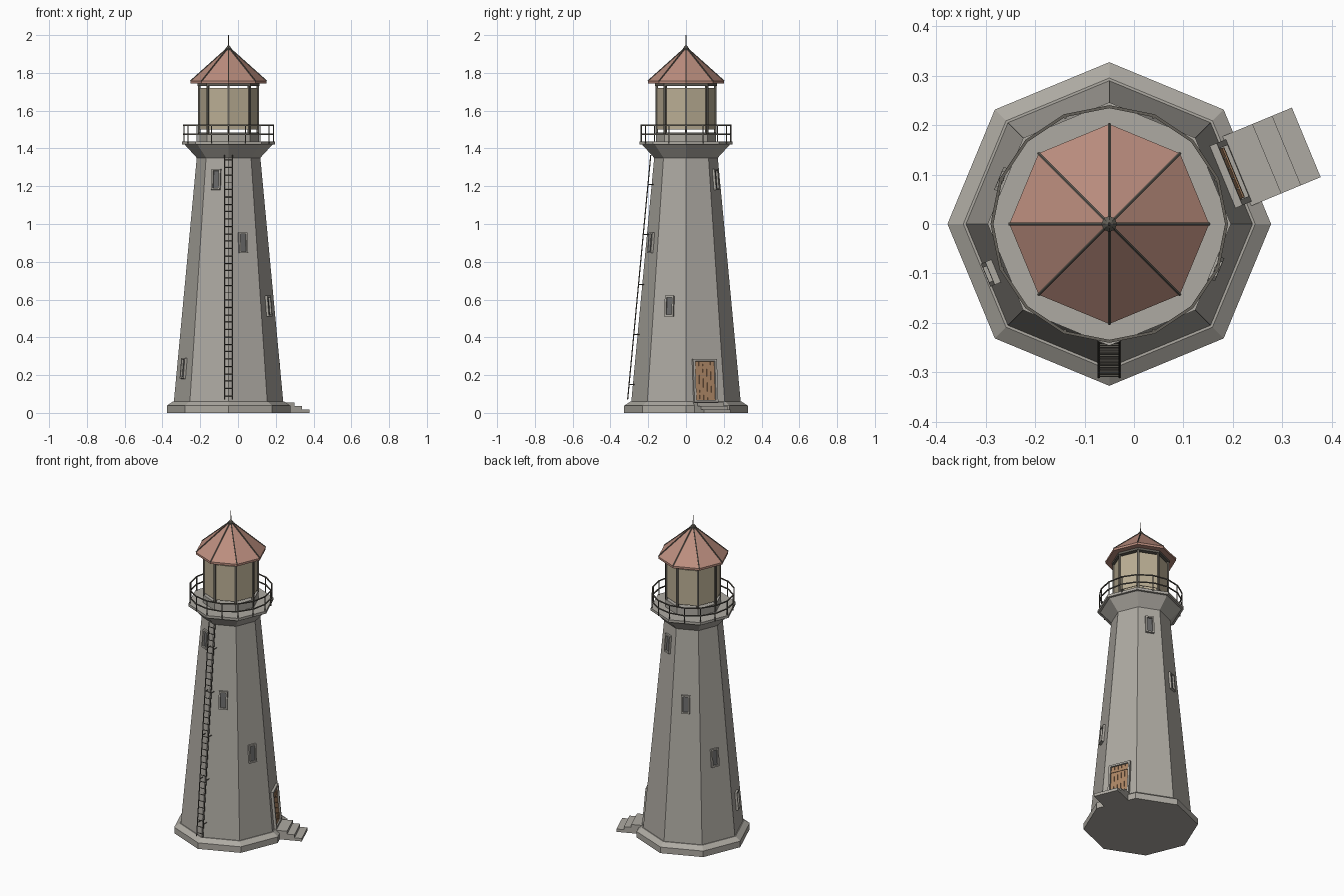
import bpy, bmesh
from math import pi, cos, sin, radians
from mathutils import Matrix, Vector

if "Cube" in bpy.data.objects:
    bpy.data.objects.remove(bpy.data.objects["Cube"])

AXIS = Vector((-0.05, 0, 0))          # tower centre line
R0, Z0, R1, Z1 = 0.29, 0.06, 0.168, 1.35   # shaft bottom / top
APO = cos(pi / 8)                     # octagon apothem factor


def material(name, rgb):
    m = bpy.data.materials.new(name)
    m.diffuse_color = (*rgb, 1)
    m.use_nodes = True
    m.node_tree.nodes["Principled BSDF"].inputs["Base Color"].default_value = m.diffuse_color
    return m


STONE = material("stone", (0.42, 0.40, 0.36))
METAL = material("dark_metal", (0.13, 0.12, 0.10))
ROOF = material("roof_red", (0.50, 0.27, 0.21))
GLASS = material("lantern_glass", (0.50, 0.43, 0.30))
WOOD = material("door_wood", (0.42, 0.24, 0.13))
PANE = material("window_pane", (0.14, 0.14, 0.14))


def finish(name, bm, mat):
    bmesh.ops.recalc_face_normals(bm, faces=bm.faces)
    me = bpy.data.meshes.new(name)
    bm.to_mesh(me)
    bm.free()
    me.materials.append(mat)
    ob = bpy.data.objects.new(name, me)
    ob.location = AXIS
    bpy.context.collection.objects.link(ob)
    return ob


def polar(r, a, z):
    return Vector((r * cos(a), r * sin(a), z))


def lathe(name, profile, mat, n=8, closed=False):
    """Flat-sided turned shape; closed=True makes a ring-shaped section."""
    bm = bmesh.new()
    rings = [[bm.verts.new(polar(r, 2 * pi * k / n, z)) for k in range(n)] for r, z in profile]
    pairs = list(zip(rings, rings[1:]))
    if closed:
        pairs.append((rings[-1], rings[0]))
    for lo, hi in pairs:
        for k in range(n):
            j = (k + 1) % n
            bm.faces.new((lo[k], lo[j], hi[j], hi[k]))
    if not closed:
        bm.faces.new(rings[0])
        bm.faces.new(rings[-1])
    return finish(name, bm, mat)


def box(bm, size, centre, frame=Matrix()):
    m = frame @ Matrix.Translation(centre) @ Matrix.Diagonal((*size, 1))
    bmesh.ops.create_cube(bm, size=1, matrix=m)


def rod(bm, a, b, r, n=6):
    d = b - a
    m = Matrix.Translation((a + b) / 2) @ d.to_track_quat('Z', 'Y').to_matrix().to_4x4()
    bmesh.ops.create_cone(bm, cap_ends=True, segments=n, radius1=r, radius2=r,
                          depth=d.length, matrix=m)


def shaft_r(z):
    return R0 + (R1 - R0) * (z - Z0) / (Z1 - Z0)


def wall_frame(deg, z):
    """Local frame on a sloping wall: x sideways, y up the wall, z outward."""
    a = radians(deg)
    slope = (R0 - R1) * APO / (Z1 - Z0)
    out = Vector((cos(a), sin(a), slope)).normalized()
    side = Vector((-sin(a), cos(a), 0))
    m = Matrix((side, out.cross(side), out)).transposed().to_4x4()
    m.translation = polar(shaft_r(z) * APO, a, z)
    return m


def surround(bm, f, w, h, t, depth):
    """Rectangular frame of four bars, outer size w x h."""
    for s in (-1, 1):
        box(bm, (t, h, depth), (s * (w - t) / 2, 0, depth / 2 - 0.003), f)
        box(bm, (w, t, depth), (0, s * (h - t) / 2, depth / 2 - 0.003), f)


# Masonry: plinth, tapering shaft, flared gallery
lathe("plinth", [(0.327, 0), (0.327, 0.038), (0.295, 0.06)], STONE)
lathe("tower_shaft", [(R0, 0.055), (R1, Z1 + 0.005)], STONE)
lathe("gallery_flare", [(R1, Z1), (0.232, 1.42)], STONE)
lathe("gallery_deck", [(0.246, 1.42), (0.246, 1.436)], STONE)

# Windows spiralling round the shaft
for i, (deg, z) in enumerate([(202.5, 0.235), (157.5, 0.565), (112.5, 0.90), (67.5, 1.235),
                              (-22.5, 0.565), (-67.5, 0.90), (-112.5, 1.235)]):
    f = wall_frame(deg, z)
    bm = bmesh.new()
    surround(bm, f, 0.05, 0.11, 0.009, 0.016)
    finish(f"window_frame_{i + 1}", bm, STONE)
    bm = bmesh.new()
    box(bm, (0.034, 0.094, 0.004), (0, 0, 0.001), f)
    finish(f"window_pane_{i + 1}", bm, PANE)

# Door with planks and frame
f = wall_frame(22.5, 0.17)
bm = bmesh.new()
surround(bm, f, 0.136, 0.23, 0.012, 0.018)
finish("door_frame", bm, STONE)
bm = bmesh.new()
for k in range(5):
    box(bm, (0.0205, 0.206, 0.008), ((k - 2) * 0.0222, 0, 0.002), f)
for y in (-0.07, 0.07):
    box(bm, (0.108, 0.014, 0.004), (0, y, 0.007), f)
finish("door", bm, WOOD)

# Entrance steps
bm = bmesh.new()
turn = Matrix.Rotation(radians(22.5), 4, 'Z')
for end, h in ((0.345, 0.055), (0.388, 0.037), (0.431, 0.018)):
    start = 0.26 if h > 0.05 else end - 0.043
    box(bm, (end - start, 0.152, h), ((start + end) / 2, 0, h / 2), turn)
finish("entrance_steps", bm, STONE)

# Ladder up the front corner
bm = bmesh.new()


def ladder_pt(x, z, gap=0.02):
    return Vector((x, -shaft_r(z) - gap, z))


for x in (-0.021, 0.021):
    rod(bm, ladder_pt(x, 0.07), ladder_pt(x, 1.365), 0.003)
    for z in (0.15, 0.415, 0.68, 0.945, 1.21):
        rod(bm, ladder_pt(x, z), ladder_pt(x, z, -0.012), 0.0025)
for k in range(33):
    z = 0.09 + k * 0.039
    rod(bm, ladder_pt(-0.021, z), ladder_pt(0.021, z), 0.0025)
finish("ladder", bm, METAL)

# Gallery railing
for name, z in (("middle_rail", 1.475), ("top_rail", 1.523)):
    lathe(name, [(0.234, z - 0.003), (0.240, z - 0.003), (0.240, z + 0.003), (0.234, z + 0.003)],
          METAL, 16, True)
bm = bmesh.new()
for k in range(16):
    a = 2 * pi * k / 16
    r = 0.237 if k % 2 == 0 else 0.233
    rod(bm, polar(r, a, 1.425), polar(r, a, 1.523), 0.003)
finish("railing_posts", bm, METAL)

# Lantern room: sill, glass panes, corner bars, head ring
lathe("lantern_sill", [(0.16, 1.434), (0.16, 1.485)], STONE)
bm = bmesh.new()
for k in range(8):
    turn = Matrix.Rotation((k + 0.5) * pi / 4, 4, 'Z')
    box(bm, (0.004, 0.114, 0.22), (0.154 * APO, 0, 1.61), turn)
finish("lantern_panes", bm, GLASS)
bm = bmesh.new()
for k in range(8):
    box(bm, (0.012, 0.012, 0.26), (0.155, 0, 1.61), Matrix.Rotation(k * pi / 4, 4, 'Z'))
finish("lantern_bars", bm, METAL)
lathe("lantern_head", [(0.165, 1.73), (0.165, 1.748)], METAL)

# Roof with ridge ribs and finial
lathe("roof", [(0.202, 1.743), (0.202, 1.756), (0.012, 1.925)], ROOF)
bm = bmesh.new()
for k in range(8):
    a = k * pi / 4
    rod(bm, polar(0.202, a, 1.756), polar(0.012, a, 1.926), 0.0035)
finish("roof_ribs", bm, METAL)
lathe("finial", [(0.016, 1.915), (0.016, 1.93), (0.008, 1.94), (0.003, 1.945), (0.002, 2.0)], METAL)
